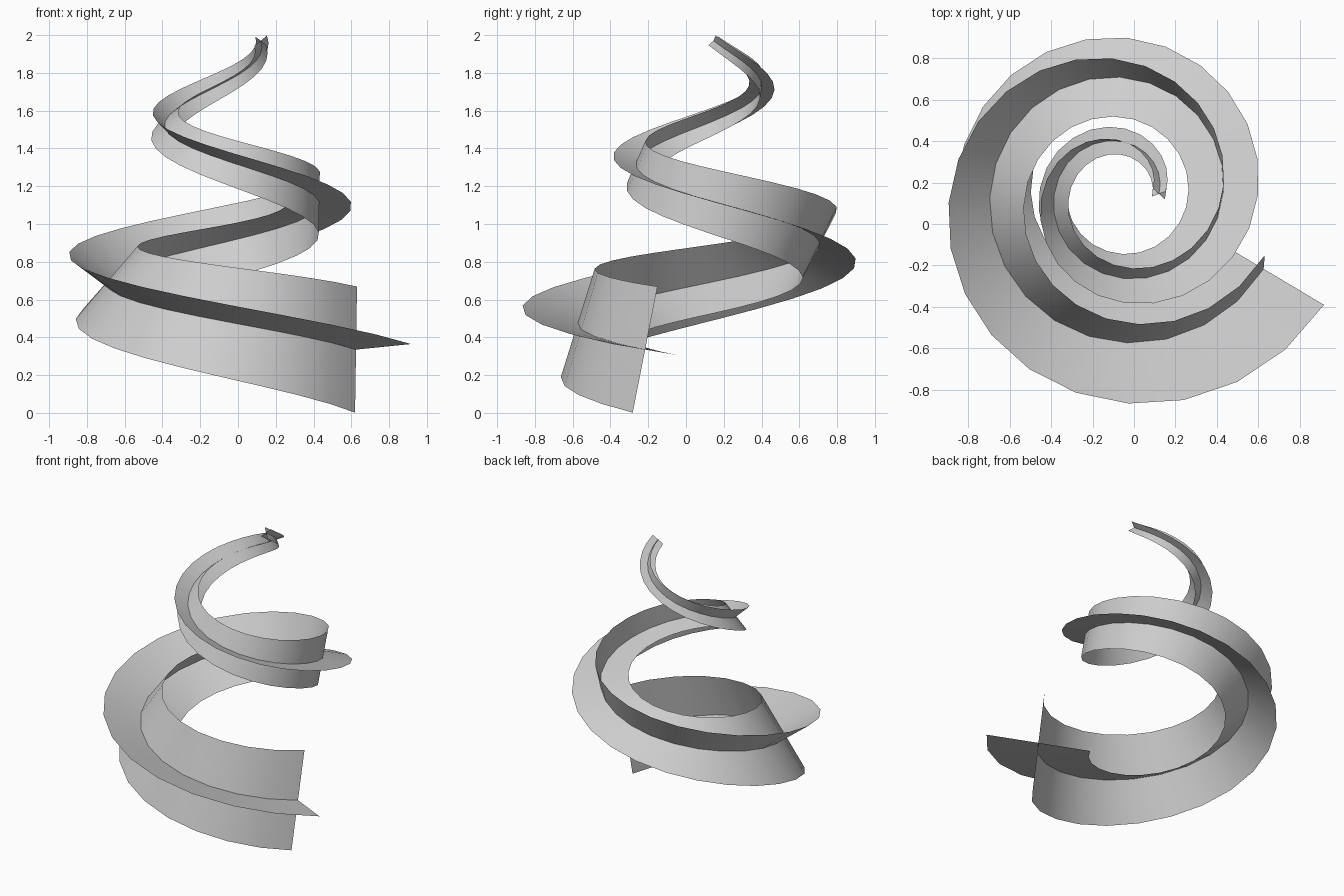
import bpy
import bmesh
import math
from mathutils import Vector

cube = bpy.data.objects.get("Cube")
if cube:
    bpy.data.objects.remove(cube, do_unlink=True)

SEGMENTS = 46
START, SWEEP = math.radians(-28), math.radians(692)

grey = bpy.data.materials.new("light grey")
grey.use_nodes = True
colour = (0.62, 0.62, 0.62, 1)
grey.diffuse_color = colour
grey.node_tree.nodes["Principled BSDF"].inputs["Base Color"].default_value = colour


def spiral(t):
    """Point on the rising, tightening spiral for t from 0 to 1."""
    angle = START - SWEEP * t
    radius = 0.77 - 0.595 * t
    return Vector((-0.055 + radius * math.cos(angle),
                   0.145 + radius * math.sin(angle),
                   0.335 + 1.635 * t))


def blade_half_width(t):
    return 0.045 + 0.295 * (1 - t) ** 1.35


# Frames carried along the spiral without added twist
frames = []
across = Vector((0.28, -0.175, 0.03))
for i in range(SEGMENTS + 1):
    t = i / SEGMENTS
    tangent = (spiral(t + 0.001) - spiral(t - 0.001)).normalized()
    across = (across - tangent * across.dot(tangent)).normalized()
    upright = across.cross(tangent)
    if upright.z < 0 and i == 0:
        upright = -upright
    elif i and upright.dot(frames[-1][2]) < 0:
        upright = -upright
    frames.append((spiral(t), across.copy(), upright, blade_half_width(t)))


def ribbon(name, axis):
    """Tapering ribbon that follows one axis of the frames."""
    bm = bmesh.new()
    rows = [[bm.verts.new(f[0] + f[axis] * f[3] * side) for side in (-1, 0, 1)]
            for f in frames]
    for a, b in zip(rows, rows[1:]):
        for k in range(2):
            bm.faces.new((a[k], a[k + 1], b[k + 1], b[k]))
    mesh = bpy.data.meshes.new(name)
    bm.to_mesh(mesh)
    bm.free()
    mesh.materials.append(grey)
    obj = bpy.data.objects.new(name, mesh)
    bpy.context.collection.objects.link(obj)
    bpy.ops.object.select_all(action='DESELECT')
    obj.select_set(True)
    bpy.context.view_layer.objects.active = obj
    bpy.ops.object.shade_smooth_by_angle(angle=math.radians(30))
    return obj


# Two crossing ribbons form the swept cross section
ribbon("flat_ribbon", 1)
ribbon("upright_ribbon", 2)
